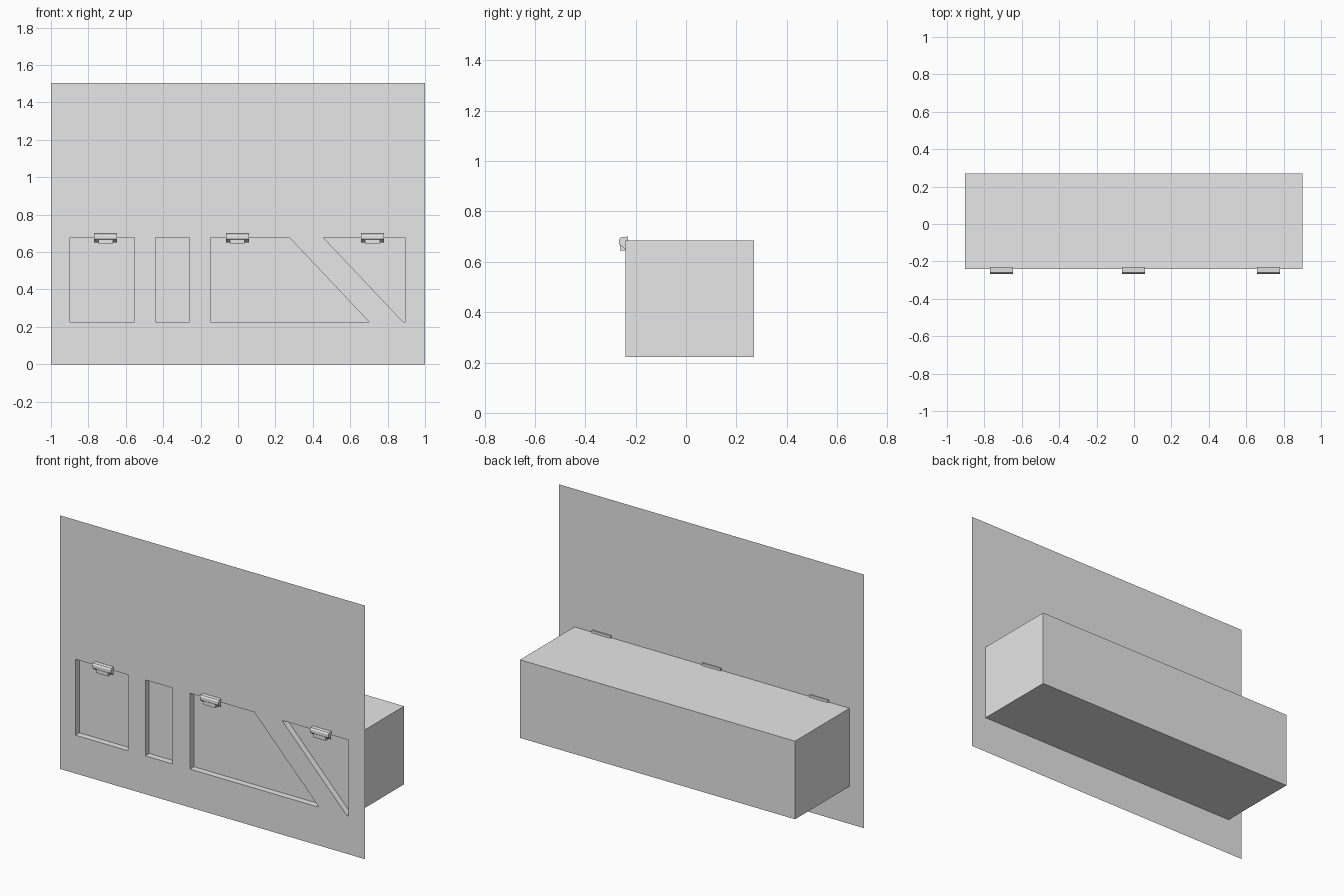
import bpy
import bmesh

cube = bpy.data.objects.get("Cube")
if cube:
    bpy.data.objects.remove(cube, do_unlink=True)

grey = bpy.data.materials.new("light grey")
grey.use_nodes = True
grey.diffuse_color = (0.8, 0.8, 0.8, 1)
grey.node_tree.nodes["Principled BSDF"].inputs["Base Color"].default_value = (0.8, 0.8, 0.8, 1)

FRONT, BACKING, REAR = -0.24, -0.203, 0.27
LOW, HIGH = 0.227, 0.677


def finish(bm, name):
    mesh = bpy.data.meshes.new(name)
    bm.to_mesh(mesh)
    bm.free()
    mesh.materials.append(grey)
    obj = bpy.data.objects.new(name, mesh)
    bpy.context.collection.objects.link(obj)
    return obj


def loop_edges(bm, points, y):
    verts = [bm.verts.new((x, y, z)) for x, z in points]
    edges = [bm.edges.new((verts[i - 1], verts[i])) for i in range(len(verts))]
    return verts, edges


def face_towards(face, y_sign):
    face.normal_update()
    if face.normal.y * y_sign < 0:
        face.normal_flip()


def rect(x0, x1, z0, z1):
    return [(x0, z0), (x1, z0), (x1, z1), (x0, z1)]


# Thin wall sheet with window openings
openings = [
    rect(-0.898, -0.553, LOW, HIGH),
    rect(-0.44, -0.26, LOW, HIGH),
    [(-0.147, LOW), (0.7, LOW), (0.275, HIGH), (-0.147, HIGH)],
    [(0.882, LOW), (0.892, LOW), (0.892, HIGH), (0.457, HIGH)],
]
bm = bmesh.new()
edges = loop_edges(bm, rect(-1, 1, 0, 1.503), FRONT)[1]
for points in openings:
    edges += loop_edges(bm, points, FRONT)[1]
bmesh.ops.triangle_fill(bm, edges=edges, use_beauty=True)
for face in bm.faces:
    face_towards(face, -1)
bmesh.ops.dissolve_limit(bm, angle_limit=0.01, verts=bm.verts[:], edges=bm.edges[:])
finish(bm, "wall_sheet")

# Shallow recesses behind the openings
bm = bmesh.new()
for points in openings:
    near = loop_edges(bm, points, FRONT)[0]
    far = loop_edges(bm, points, BACKING)[0]
    face_towards(bm.faces.new(far), -1)
    for i in range(len(near)):
        bm.faces.new((near[i - 1], far[i - 1], far[i], near[i]))
finish(bm, "window_recesses")


# Long box behind the wall, open towards the wall
def sleeve(name, y0, y1, capped):
    bm = bmesh.new()
    outline = rect(-0.904, 0.9, 0.222, 0.685)
    near = loop_edges(bm, outline, y0)[0]
    far = loop_edges(bm, outline, y1)[0]
    for i in range(len(near)):
        bm.faces.new((near[i - 1], near[i], far[i], far[i - 1]))
    if capped:
        face_towards(bm.faces.new(far), 1)
    finish(bm, name)


sleeve("front_frame", FRONT, BACKING, False)
sleeve("box_body", BACKING, REAR, True)


# Latches on the upper edge of three openings
def prism(name, profile, x0, x1):
    bm = bmesh.new()
    face = bm.faces.new([bm.verts.new((x0, y, z)) for y, z in profile])
    moved = bmesh.ops.extrude_face_region(bm, geom=[face], use_keep_orig=True)["geom"]
    verts = [v for v in moved if isinstance(v, bmesh.types.BMVert)]
    bmesh.ops.translate(bm, vec=(x1 - x0, 0, 0), verts=verts)
    bmesh.ops.recalc_face_normals(bm, faces=bm.faces[:])
    finish(bm, name)


cap = [(-0.231, 0.7), (-0.26, 0.697), (-0.266, 0.688), (-0.266, 0.67),
       (-0.241, 0.65), (-0.241, 0.682), (-0.231, 0.685)]
tab = [(-0.239, 0.668), (-0.262, 0.668), (-0.262, 0.645), (-0.239, 0.645)]
for side, x in (("right", -0.708), ("middle", -0.003), ("left", 0.719)):
    prism(side + "_latch_cap", cap, x - 0.061, x + 0.061)
    prism(side + "_latch_tab", tab, x - 0.039, x + 0.039)
